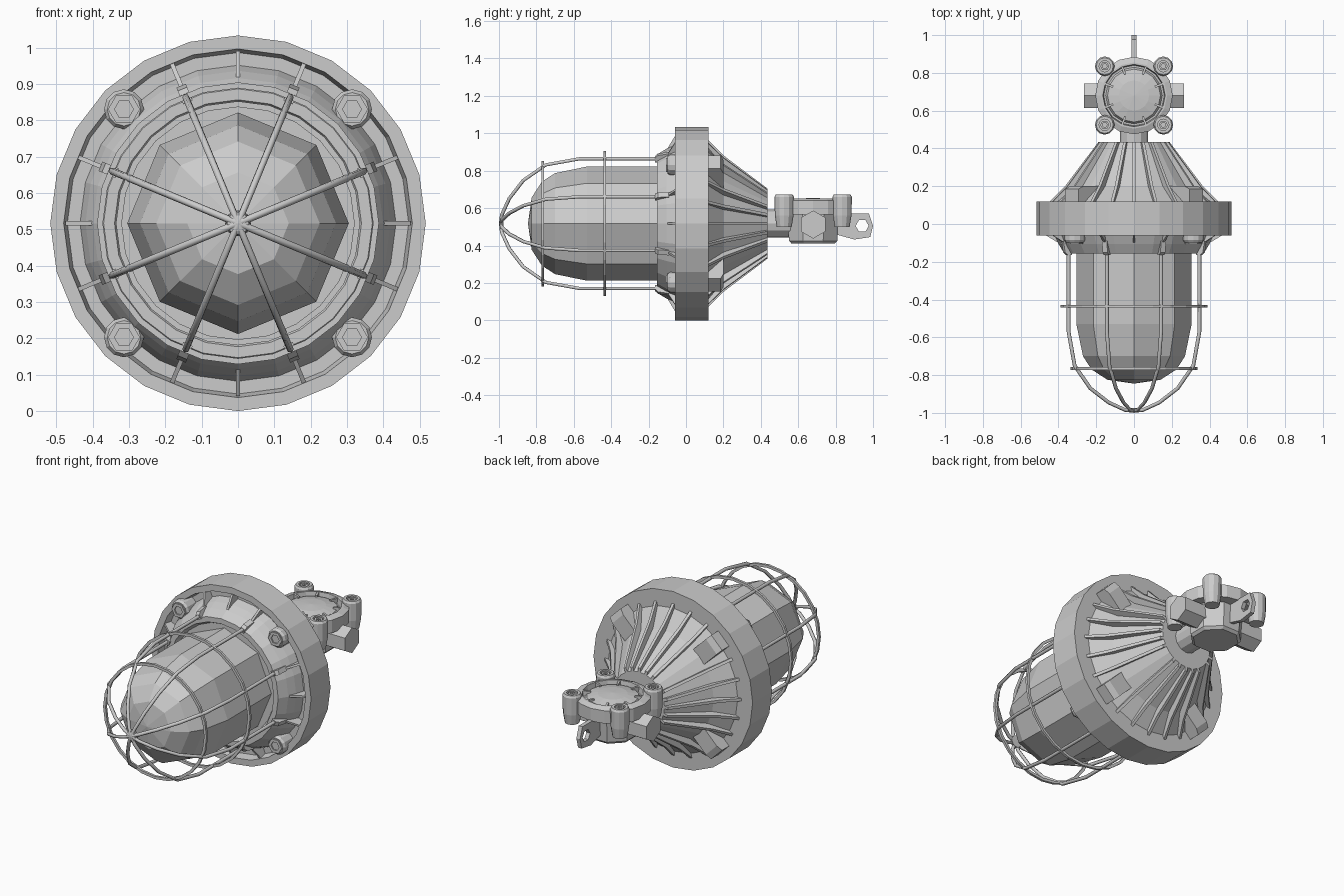
import bpy, bmesh
from math import pi, cos, sin, radians
from mathutils import Matrix, Vector

cube = bpy.data.objects.get("Cube")
if cube:
    bpy.data.objects.remove(cube)

grey = bpy.data.materials.new("light_grey")
grey.use_nodes = True
GREY = (0.6, 0.6, 0.6, 1)
grey.diffuse_color = GREY
grey.node_tree.nodes["Principled BSDF"].inputs["Base Color"].default_value = GREY

AXIS_Z = 0.517
# Lamp frame: local z runs along -y, so profiles are written as (radius, y)
LAMP = Matrix.Translation((0, 0, AXIS_Z)) @ Matrix.Rotation(pi / 2, 4, 'X')
# Junction box frame: local z is up, profiles are (radius, z)
BOX_Y = 0.68
BOX = Matrix.Translation((0, BOX_Y, 0))
DIAGONALS = (45, 135, 225, 315)


def finish(name, bm, matrix=None):
    if matrix:
        bm.transform(matrix)
    bmesh.ops.recalc_face_normals(bm, faces=bm.faces)
    mesh = bpy.data.meshes.new(name)
    bm.to_mesh(mesh)
    bm.free()
    mesh.materials.append(grey)
    obj = bpy.data.objects.new(name, mesh)
    bpy.context.collection.objects.link(obj)
    return obj


def turn(bm, profile, sides, flip=1, centre=(0, 0), closed=False, start=0):
    """Revolve (radius, height) points about local z."""
    rings = []
    for r, h in profile:
        n = 1 if r == 0 else sides
        rings.append([bm.verts.new((centre[0] + r * cos(start + 2 * pi * i / sides),
                                    centre[1] + r * sin(start + 2 * pi * i / sides),
                                    h * flip)) for i in range(n)])
    pairs = list(zip(rings, rings[1:]))
    if closed:
        pairs.append((rings[-1], rings[0]))
    for a, b in pairs:
        for i in range(sides):
            j = (i + 1) % sides
            quad = [a[i % len(a)], a[j % len(a)], b[j % len(b)], b[i % len(b)]]
            bm.faces.new(list(dict.fromkeys(quad)))


def lathe(name, profile, sides, lamp=True, **options):
    bm = bmesh.new()
    turn(bm, profile, sides, -1 if lamp else 1, **options)
    return finish(name, bm, LAMP if lamp else BOX)


def fins(name, outline, width, angles, lamp=True):
    """Radial plates with a (radius, height) outline at each angle."""
    bm = bmesh.new()
    flip = -1 if lamp else 1
    for angle in angles:
        rot = Matrix.Rotation(radians(angle), 4, 'Z')
        a, b = ([bm.verts.new(rot @ Vector((r, s * width / 2, h * flip)))
                 for r, h in outline] for s in (-1, 1))
        bm.faces.new(a)
        bm.faces.new(b)
        for i in range(len(a)):
            j = (i + 1) % len(a)
            bm.faces.new((a[i], a[j], b[j], b[i]))
    return finish(name, bm, LAMP if lamp else BOX)


# Housing: rear cone, heavy rim, recessed front channel and glass collar
lathe("housing", [(0, 0.435), (0.165, 0.435), (0.32, 0.2), (0.42, 0.12),
                  (0.517, 0.12), (0.517, -0.06), (0.48, -0.06), (0.47, -0.01),
                  (0.435, -0.01), (0.42, -0.06), (0.4, -0.105), (0.37, -0.155),
                  (0.34, -0.155), (0.325, -0.125), (0, -0.125)], 24)
# Cooling fins on the cone, leaving room for the bolt bosses
fins("cooling_fins", [(0.15, 0.435), (0.188, 0.435), (0.365, 0.2), (0.45, 0.115),
                      (0.3, 0.115)], 0.016,
     [a for a in range(0, 360, 15) if a not in DIAGONALS])
fins("rear_bosses", [(0.27, 0.11), (0.31, 0.2), (0.43, 0.2), (0.465, 0.185),
                     (0.465, 0.11)], 0.1, DIAGONALS)
# Webs across the front channel
fins("channel_webs", [(0.475, 0), (0.475, -0.055), (0.4, -0.1), (0.39, 0)], 0.012,
     [k * 22.5 for k in range(16) if k % 4 != 2])

# Rim bolts with hex sockets
bm = bmesh.new()
for a in DIAGONALS:
    c = (0.444 * cos(radians(a)), 0.444 * sin(radians(a)))
    turn(bm, [(0.055, 0), (0.055, -0.085), (0.046, -0.098), (0, -0.098)], 12, -1, c)
    turn(bm, [(0.044, -0.09), (0.044, -0.106), (0.026, -0.106), (0.026, -0.099),
              (0, -0.099)], 6, -1, c)
finish("rim_bolts", bm, LAMP)

# Faceted glass
lathe("glass", [(0.305, -0.12), (0.305, -0.53), (0.27, -0.7), (0.225, -0.77),
                (0.14, -0.825), (0, -0.845)], 8)

# Guard cage: eight bent bars, two hoops, mounting clips and a nose cap
BARS = [22.5 + 45 * k for k in range(8)]
path = [(0.385, -0.1), (0.375, -0.17), (0.375, -0.57), (0.34, -0.75),
        (0.25, -0.87), (0.145, -0.945), (0.05, -0.985), (0, -0.99)]
data = bpy.data.curves.new("guard_bars", 'CURVE')
data.dimensions = '3D'
data.bevel_depth = 0.01
data.bevel_resolution = 1
data.use_fill_caps = True
for a in BARS:
    spline = data.splines.new('POLY')
    spline.points.add(len(path) - 1)
    for p, (r, y) in zip(spline.points, path):
        p.co = (*(LAMP @ Vector((r * cos(radians(a)), r * sin(radians(a)), -y))), 1)
data.materials.append(grey)
bpy.context.collection.objects.link(bpy.data.objects.new("guard_bars", data))
for name, r, y in (("rear_hoop", 0.38, -0.435), ("front_hoop", 0.328, -0.765)):
    lathe(name, [(r + 0.008, y - 0.007), (r + 0.008, y + 0.007),
                 (r - 0.008, y + 0.007), (r - 0.008, y - 0.007)], 24, closed=True)
fins("guard_clips", [(0.36, -0.09), (0.41, -0.09), (0.4, -0.15), (0.385, -0.165),
                     (0.36, -0.165)], 0.028, BARS)
lathe("nose_cap", [(0, -0.975), (0.036, -0.975), (0.03, -0.993), (0, -1)], 8)

# Neck joining the cone to the junction box
lathe("neck", [(0, 0.42), (0.075, 0.42), (0.075, 0.58), (0, 0.58)], 12)

# Junction box: body, flange and shallow domed lid
lathe("junction_body", [(0, 0.41), (0.125, 0.41), (0.14, 0.425), (0.15, 0.57),
                        (0, 0.57)], 8, lamp=False, start=pi / 8)
lathe("junction_lid", [(0, 0.565), (0.205, 0.565), (0.205, 0.64), (0.175, 0.652),
                       (0.165, 0.652), (0.16, 0.62), (0.15, 0.62), (0.14, 0.637),
                       (0.08, 0.65), (0, 0.655)], 16, lamp=False)
fins("lid_webs", [(0.12, 0.61), (0.12, 0.65), (0.17, 0.65), (0.17, 0.61)], 0.012,
     [22.5 + 45 * k for k in range(8)], lamp=False)
bm = bmesh.new()
for sx in (-1, 1):
    for sy in (-1, 1):
        c = (sx * 0.155, sy * 0.155)
        turn(bm, [(0, 0.5), (0.04, 0.5), (0.05, 0.56), (0.052, 0.66), (0.045, 0.672),
                  (0.03, 0.672), (0.03, 0.655), (0, 0.655)], 12, 1, c)
        turn(bm, [(0.024, 0.65), (0.024, 0.668), (0.013, 0.668), (0.013, 0.656),
                  (0, 0.656)], 6, 1, c)
finish("lid_bolt_lugs", bm, BOX)

# Hexagonal cable entries on both sides
bm = bmesh.new()
turn(bm, [(0, -0.265), (0.075, -0.265), (0.075, 0.265), (0, 0.265)], 6)
finish("cable_entries", bm,
       Matrix.Translation((0, BOX_Y, 0.512)) @ Matrix.Rotation(pi / 2, 4, 'Y'))

# Hanging tab with a hexagonal eye
bm = bmesh.new()
outer = [(1.0, 0.505), (0.978, 0.57), (0.8, 0.57), (0.8, 0.46), (0.9, 0.432), (0.985, 0.445)]
inner = [(0.942 + 0.035 * cos(k * pi / 3), 0.505 + 0.035 * sin(k * pi / 3)) for k in range(6)]
layers = [[[bm.verts.new((x, y, z)) for y, z in loop] for loop in (outer, inner)]
          for x in (-0.012, 0.012)]
for i in range(6):
    j = (i + 1) % 6
    for o, n in layers:
        bm.faces.new((o[i], o[j], n[j], n[i]))
    for a, b in zip(*layers):
        bm.faces.new((a[i], a[j], b[j], b[i]))
finish("hanging_tab", bm)
